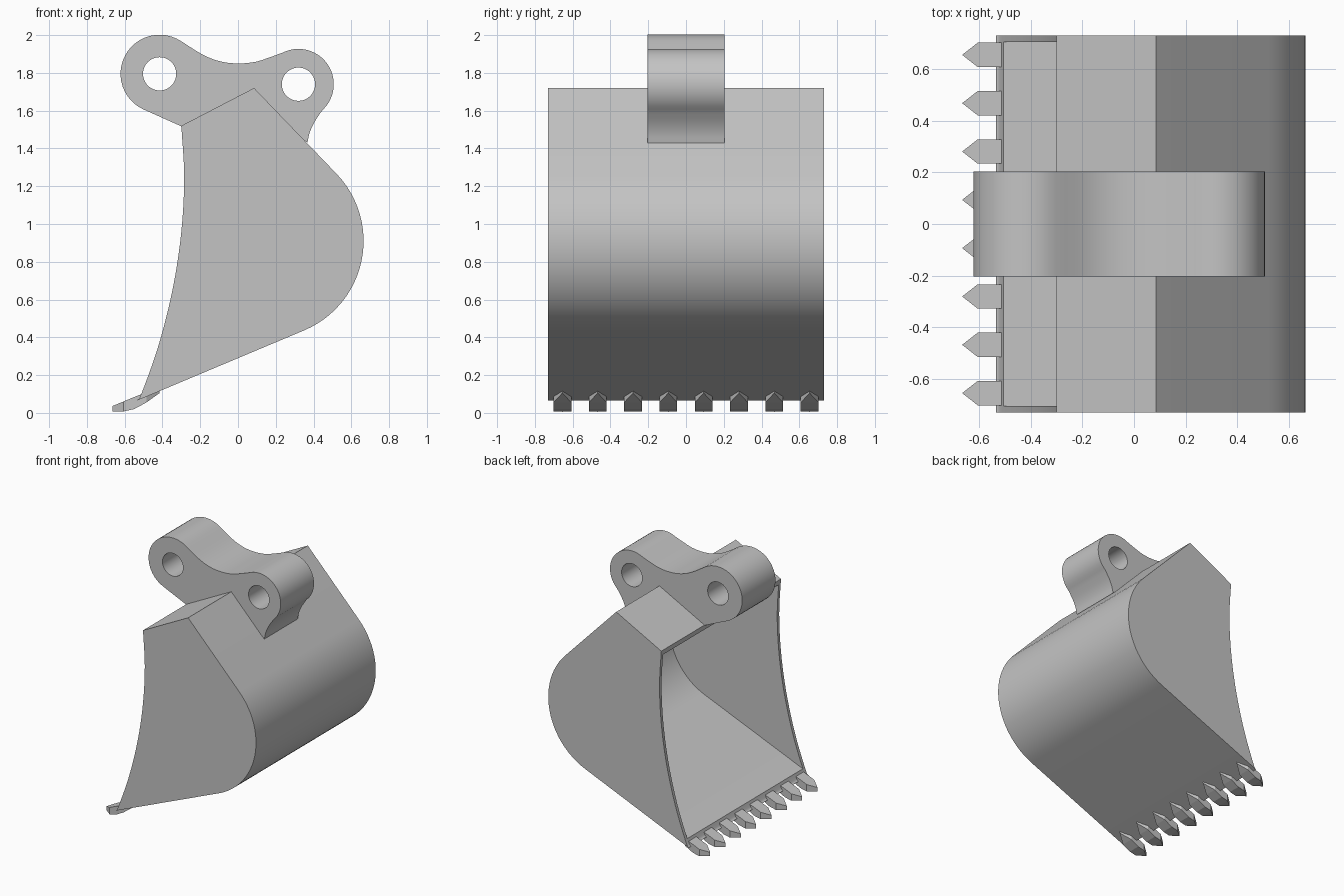
import bpy, bmesh
from math import sin, cos, radians
from mathutils import Vector

cube = bpy.data.objects.get("Cube")
if cube:
    bpy.data.objects.remove(cube, do_unlink=True)

steel = bpy.data.materials.new("steel grey")
steel.use_nodes = True
GREY = (0.55, 0.55, 0.55, 1)
steel.diffuse_color = GREY
steel.node_tree.nodes["Principled BSDF"].inputs["Base Color"].default_value = GREY


def arc(cx, cz, r, start, end, n=24):
    angles = [radians(start + (end - start) * i / n) for i in range(n + 1)]
    return [(cx + r * cos(a), cz + r * sin(a)) for a in angles]


def spline(points, n=5):
    """Smooth curve through the points."""
    p = [Vector(q) for q in points]
    p = [2 * p[0] - p[1]] + p + [2 * p[-1] - p[-2]]
    out = []
    for a, b, c, d in zip(p, p[1:], p[2:], p[3:]):
        for i in range(n):
            t = i / n
            out.append(tuple(0.5 * (2 * b + (c - a) * t + (2 * a - 5 * b + 4 * c - d) * t * t
                                    + (3 * b - a - 3 * c + d) * t ** 3)))
    return out + [tuple(points[-1])]


def finish(bm, name):
    bmesh.ops.recalc_face_normals(bm, faces=bm.faces)
    mesh = bpy.data.meshes.new(name)
    bm.to_mesh(mesh)
    bm.free()
    mesh.materials.append(steel)
    obj = bpy.data.objects.new(name, mesh)
    bpy.context.collection.objects.link(obj)
    return obj


def extrude(name, profile, half):
    """Prism of an x-z profile, centred on y = 0."""
    bm = bmesh.new()
    face = bm.faces.new([bm.verts.new((x, -half, z)) for x, z in profile])
    new = bmesh.ops.extrude_face_region(bm, geom=[face])["geom"]
    bmesh.ops.translate(bm, vec=(0, 2 * half, 0),
                        verts=[v for v in new if isinstance(v, bmesh.types.BMVert)])
    return finish(bm, name)


def activate(obj):
    bpy.ops.object.select_all(action='DESELECT')
    obj.select_set(True)
    bpy.context.view_layer.objects.active = obj


def cut(obj, cutter):
    cutter.hide_render = True
    mod = obj.modifiers.new("cut", 'BOOLEAN')
    mod.operation, mod.solver, mod.object = 'DIFFERENCE', 'EXACT', cutter
    activate(obj)
    bpy.ops.object.modifier_apply(modifier=mod.name)
    bpy.data.objects.remove(cutter, do_unlink=True)


def smooth(obj):
    activate(obj)
    bpy.ops.object.shade_smooth_by_angle(angle=radians(25))


# Bucket: solid side profile hollowed out, leaving shell and side plates
CX, CZ, R, WALL = 0.152, 0.91, 0.513, 0.033
front_edge = spline([(-0.535, 0.065), (-0.51, 0.105), (-0.42, 0.36), (-0.345, 0.66),
                     (-0.30, 0.96), (-0.285, 1.25), (-0.30, 1.52)])
bucket = extrude("bucket", front_edge + [(0.085, 1.72)] + arc(CX, CZ, R, 44, -67.6), 0.73)
cavity = [(-0.9, -0.045), (-0.6, 1.326), (0.078, 1.679)] + arc(CX, CZ, R - WALL, 44, -67.6)
cut(bucket, extrude("cavity_cutter", cavity, 0.705))
smooth(bucket)

# Mounting bracket with two pin holes
PINS = [(-0.415, 1.795), (0.32, 1.74)]
saddle = spline([(-0.29, 1.96), (-0.18, 1.893), (-0.09, 1.86), (0, 1.85),
                 (0.09, 1.858), (0.17, 1.883), (0.235, 1.907)])
neck = spline([(0.45, 1.608), (0.405, 1.54), (0.38, 1.485), (0.367, 1.43)])
profile = (arc(*PINS[0], 0.207, 246, 57) + saddle[1:-1] + arc(*PINS[1], 0.187, 117, -45)
           + neck[1:] + [(0.075, 1.705), (-0.295, 1.515)])
bracket = extrude("mounting_bracket", profile, 0.203)
for x, z in PINS:
    cut(bracket, extrude("pin_cutter", arc(x, z, 0.088, 0, 352.5, 47), 0.3))
smooth(bracket)

# Teeth: pointed at both ends, each section is x, half width, top, bottom
SECTIONS = [(-0.665, 0, 0.036, 0.006), (-0.605, 0.047, 0.061, 0.008),
            (-0.55, 0.047, 0.084, 0.02), (-0.485, 0.047, 0.109, 0.055),
            (-0.415, 0, 0.125, 0.105)]
for k in range(8):
    y = (k - 3.5) * 0.187
    bm = bmesh.new()
    rings = [[bm.verts.new((x, y + s * w, z)) for s, z in
              ((-1, top), (1, top), (1, low), (-1, low))] for x, w, top, low in SECTIONS]
    for a, b in zip(rings, rings[1:]):
        for i in range(4):
            j = (i + 1) % 4
            bm.faces.new((a[i], a[j], b[j], b[i]))
    bmesh.ops.remove_doubles(bm, verts=bm.verts, dist=0.0001)
    finish(bm, f"tooth_{k + 1}")
